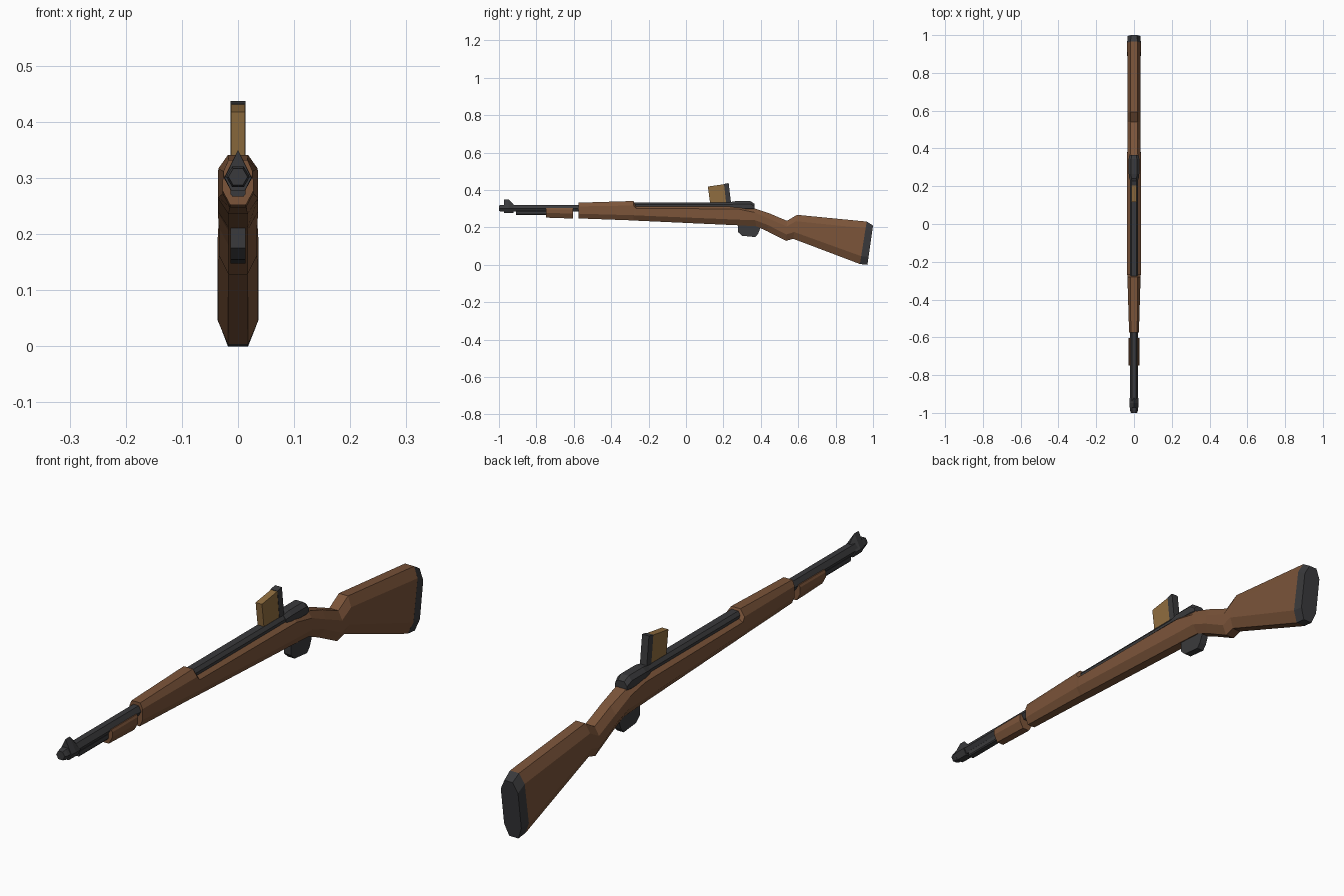
import bpy, bmesh, math

def material(name, rgb):
    m = bpy.data.materials.new(name)
    m.diffuse_color = (*rgb, 1)
    return m

WOOD = material("wood", (0.20, 0.09, 0.042))
STEEL = material("dark_steel", (0.042, 0.042, 0.045))
BRASS = material("brass", (0.28, 0.155, 0.05))

def loft(name, rings, mat):
    """Skin a list of equal-length point rings and cap both ends."""
    bm = bmesh.new()
    vs = [[bm.verts.new(p) for p in r] for r in rings]
    n = len(vs[0])
    for a, b in zip(vs, vs[1:]):
        for i in range(n):
            j = (i + 1) % n
            bm.faces.new((a[i], a[j], b[j], b[i]))
    bm.faces.new(vs[0])
    bm.faces.new(vs[-1])
    bmesh.ops.recalc_face_normals(bm, faces=bm.faces)
    me = bpy.data.meshes.new(name)
    bm.to_mesh(me)
    bm.free()
    me.materials.append(mat)
    ob = bpy.data.objects.new(name, me)
    bpy.context.collection.objects.link(ob)
    return ob

def octagon(yt, zt, yb, zb, w, ft, fb, ct, cb):
    """Bevelled upright section, leaning from (yb, zb) to (yt, zt)."""
    half = [(ft, zt), (w, zt - ct), (w, zb + cb), (fb, zb)]
    pts = half + [(-x, z) for x, z in reversed(half)]
    return [(x, yb + (yt - yb) * (z - zb) / (zt - zb), z) for x, z in pts]

def hexagon(y, zc, r):
    return [(r * math.cos(i * math.pi / 3), y, zc + r * math.sin(i * math.pi / 3)) for i in range(6)]

def side_plate(name, outline, w, mat):
    """Extrude a (y, z) outline across x."""
    return loft(name, [[(s * w, y, z) for y, z in outline] for s in (-1, 1)], mat)

# stock: handguard, receiver bed, grip, butt
stock = [
    (-0.575, 0.332, -0.575, 0.248, 0.026, 0.017, 0.015, 0.020, 0.025),
    (-0.280, 0.341, -0.280, 0.237, 0.035, 0.018, 0.017, 0.024, 0.028),
    (-0.268, 0.312, -0.268, 0.236, 0.036, 0.022, 0.017, 0.010, 0.028),
    (0.280, 0.312, 0.280, 0.211, 0.036, 0.022, 0.017, 0.014, 0.030),
    (0.364, 0.302, 0.375, 0.206, 0.036, 0.020, 0.017, 0.022, 0.032),
    (0.450, 0.273, 0.433, 0.180, 0.034, 0.018, 0.017, 0.028, 0.032),
    (0.540, 0.235, 0.535, 0.128, 0.034, 0.018, 0.017, 0.030, 0.034),
    (0.594, 0.267, 0.573, 0.139, 0.034, 0.018, 0.017, 0.034, 0.036),
    (0.966, 0.231, 0.930, 0.004, 0.036, 0.018, 0.018, 0.036, 0.042),
]
loft("stock", [octagon(*s) for s in stock], WOOD)

# butt plate
loft("butt_plate", [octagon(0.966, 0.231, 0.930, 0.004, 0.0362, 0.018, 0.018, 0.036, 0.042),
                    octagon(1.0, 0.210, 0.970, 0.0, 0.034, 0.016, 0.018, 0.036, 0.042)], STEEL)

# front wooden band under the barrel
loft("front_band", [octagon(y, 0.304, y, z, 0.028, 0.024, 0.014, 0.008, 0.026)
                    for y, z in ((-0.748, 0.252), (-0.603, 0.247))], WOOD)

# barrel and muzzle
loft("barrel", [hexagon(y, 0.302, r) for y, r in
                ((-1.0, 0.017), (-0.985, 0.021), (-0.94, 0.021), (-0.5, 0.021))], STEEL)

# front sight collar with pointed blade
half = [(0.025, 0.300), (0.013, 0.278)]
def collar(y, apex, s):
    pts = [(0, apex)] + half + [(-x, z) for x, z in reversed(half)]
    return [(x * s, y, z) for x, z in pts]
loft("front_sight", [collar(-0.972, 0.350, 0.95), collar(-0.948, 0.350, 1), collar(-0.922, 0.323, 1)], STEEL)

# rod below the barrel
loft("gas_rod", [octagon(y, 0.290, y, 0.267, 0.013, 0.010, 0.010, 0.004, 0.004)
                 for y in (-0.91, -0.74)], STEEL)

# receiver and its raised rear
loft("receiver", [octagon(y, 0.334, y, 0.300, 0.022, 0.013, 0.020, 0.012, 0.005)
                  for y in (-0.275, 0.30)], STEEL)
loft("receiver_rear", [octagon(y, zt, y, 0.295, w, f, w - 0.004, 0.014, 0.005)
                       for y, zt, w, f in ((0.235, 0.335, 0.024, 0.014), (0.265, 0.340, 0.028, 0.015),
                                           (0.345, 0.340, 0.028, 0.015), (0.366, 0.326, 0.024, 0.012))], STEEL)

# cartridge clip
side_plate("clip_cartridges", [(0.117, 0.418), (0.205, 0.431), (0.218, 0.32), (0.130, 0.32)], 0.0125, BRASS)
side_plate("clip_spine", [(0.203, 0.432), (0.228, 0.437), (0.242, 0.32), (0.216, 0.32)], 0.0135, STEEL)

# trigger guard
side_plate("trigger_guard", [(0.278, 0.225), (0.278, 0.175), (0.300, 0.155), (0.370, 0.148),
                             (0.385, 0.165), (0.395, 0.190), (0.395, 0.215)], 0.0135, STEEL)
